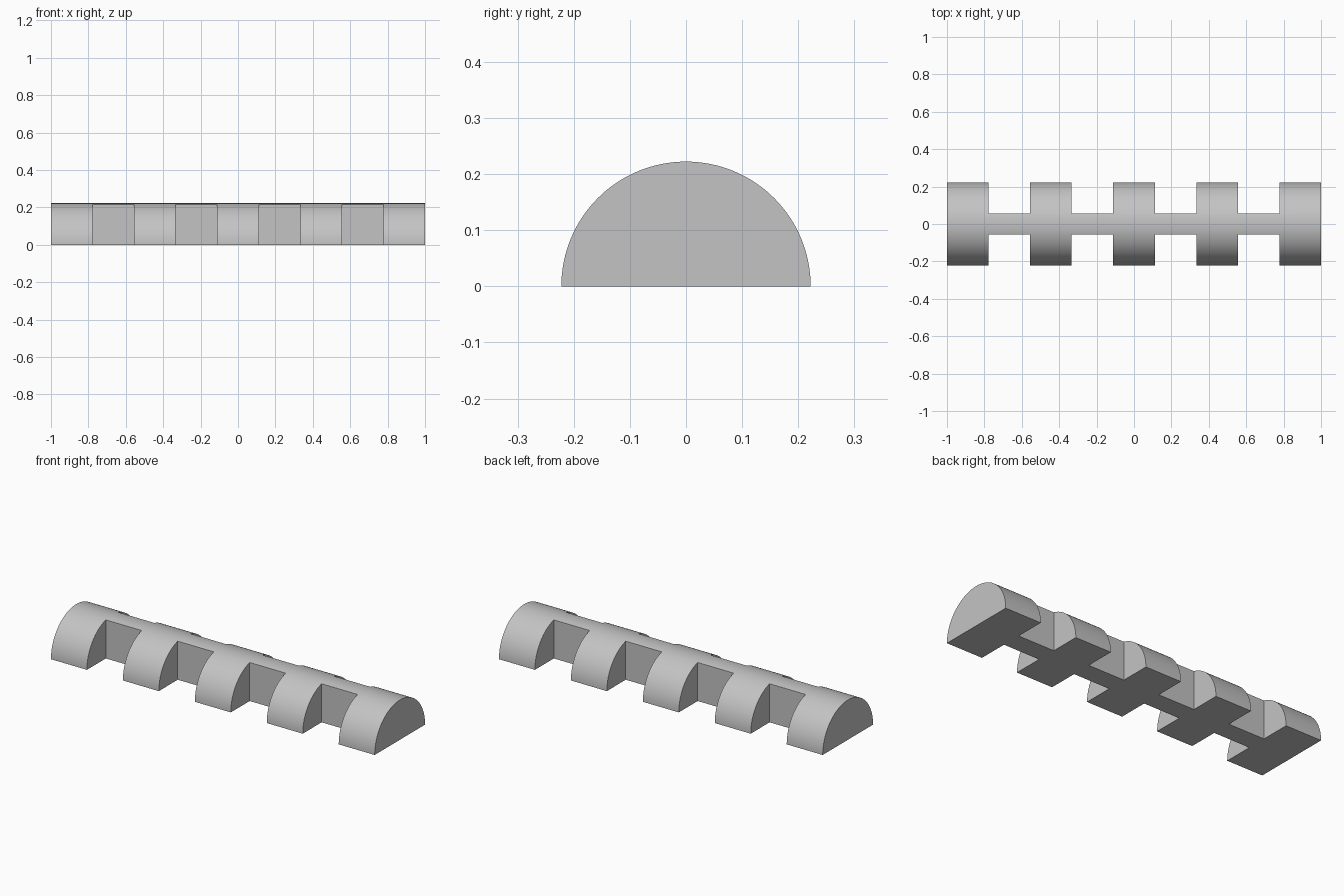
import bpy, bmesh, math

if "Cube" in bpy.data.objects:
    bpy.data.objects.remove(bpy.data.objects["Cube"])

BAYS = 9
BAY = 2 / BAYS          # length of each tooth and each notch
RADIUS = BAY
WEB = RADIUS / 4        # half thickness of the central web
SEGMENTS = 64

grey = bpy.data.materials.new("light_grey")
grey.use_nodes = True
colour = (0.55, 0.55, 0.55, 1)
grey.diffuse_color = colour
grey.node_tree.nodes["Principled BSDF"].inputs["Base Color"].default_value = colour


def make_object(name, bm):
    bmesh.ops.recalc_face_normals(bm, faces=bm.faces)
    mesh = bpy.data.meshes.new(name)
    bm.to_mesh(mesh)
    bm.free()
    obj = bpy.data.objects.new(name, mesh)
    bpy.context.collection.objects.link(obj)
    return obj


# Half-round bar: semicircle extruded along x
bm = bmesh.new()
angles = [math.pi * i / SEGMENTS for i in range(SEGMENTS + 1)]
profile = bm.faces.new([bm.verts.new((-1, RADIUS * math.cos(a), RADIUS * math.sin(a)))
                        for a in angles])
end = bmesh.ops.extrude_face_region(bm, geom=[profile], use_keep_orig=True)["geom"]
bmesh.ops.translate(bm, vec=(2, 0, 0),
                    verts=[v for v in end if isinstance(v, bmesh.types.BMVert)])
bar = make_object("notched_half_round_bar", bm)
bar.data.materials.append(grey)

# Square notches on both sides of the web, in every second bay
bm = bmesh.new()
for bay in range(1, BAYS, 2):
    x = -1 + (bay + 0.5) * BAY
    for side in (-1, 1):
        box = bmesh.ops.create_cube(bm, size=1)["verts"]
        bmesh.ops.scale(bm, vec=(BAY, RADIUS, 1), verts=box)
        bmesh.ops.translate(bm, vec=(x, side * (WEB + RADIUS / 2), 0), verts=box)
cutter = make_object("notch_cutter", bm)
cutter.hide_render = True

notches = bar.modifiers.new("notches", 'BOOLEAN')
notches.operation = 'DIFFERENCE'
notches.solver = 'EXACT'
notches.object = cutter

# Apply the cut, then smooth the curved surface only
bpy.ops.object.select_all(action='DESELECT')
bpy.context.view_layer.objects.active = bar
bar.select_set(True)
bpy.ops.object.modifier_apply(modifier=notches.name)
bpy.data.objects.remove(cutter)
bpy.ops.object.shade_smooth_by_angle(angle=math.radians(30))
